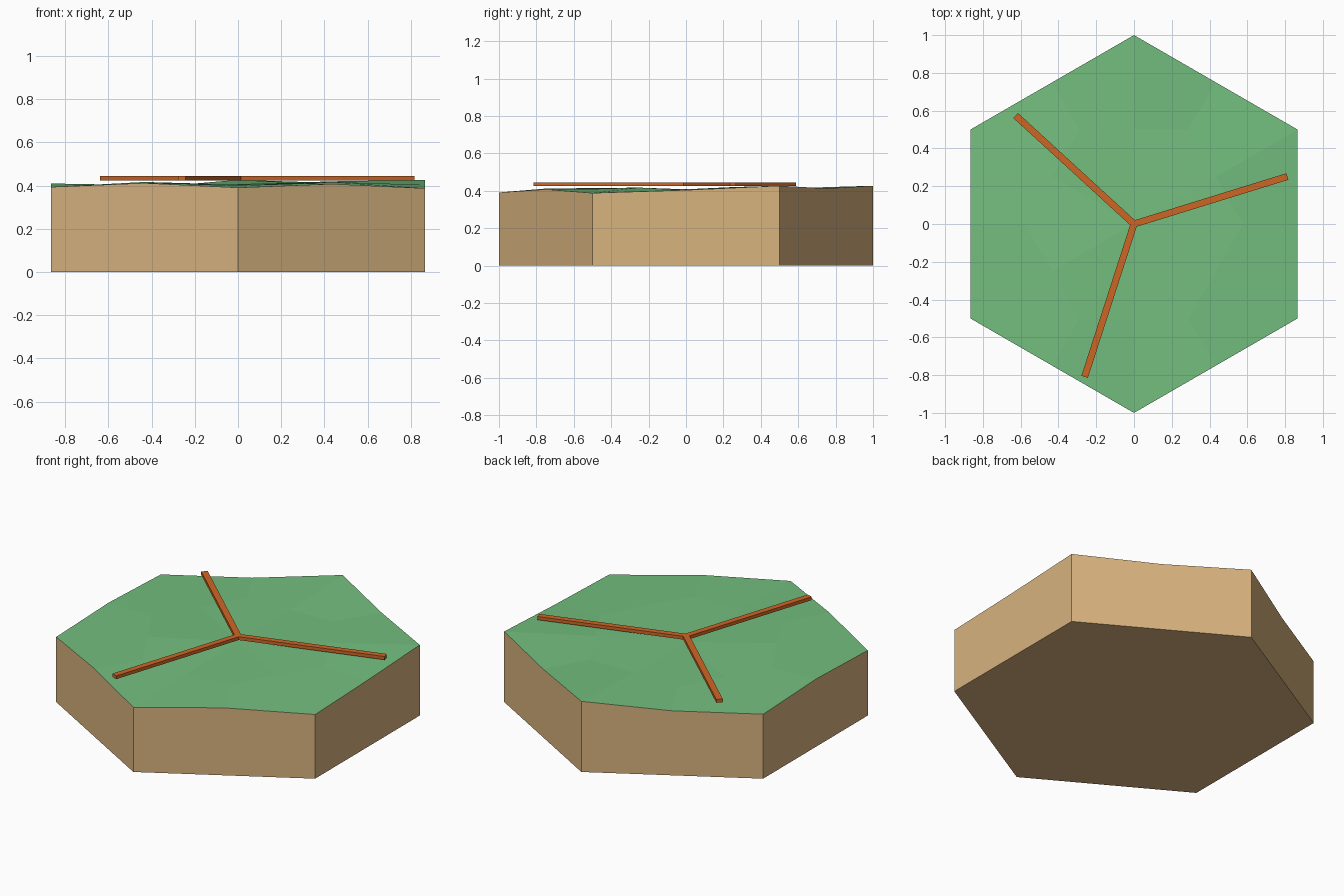
import bpy, bmesh, math
from mathutils import Vector

if "Cube" in bpy.data.objects:
    bpy.data.objects.remove(bpy.data.objects["Cube"], do_unlink=True)


def material(name, rgb):
    linear = [((c / 255 + 0.055) / 1.055) ** 2.4 for c in rgb]
    mat = bpy.data.materials.new(name)
    mat.use_nodes = True
    mat.diffuse_color = (*linear, 1)
    mat.node_tree.nodes["Principled BSDF"].inputs["Base Color"].default_value = (*linear, 1)
    return mat


def finish(bm, name, mats):
    bmesh.ops.recalc_face_normals(bm, faces=bm.faces)
    mesh = bpy.data.meshes.new(name)
    bm.to_mesh(mesh)
    bm.free()
    for m in mats:
        mesh.materials.append(m)
    obj = bpy.data.objects.new(name, mesh)
    bpy.context.scene.collection.objects.link(obj)
    return obj


def polar(radius, degrees, z):
    a = math.radians(degrees)
    return Vector((radius * math.cos(a), radius * math.sin(a), z))


grass = material("grass green", (116, 191, 127))
earth = material("sandy earth", (216, 179, 127))
wood = material("orange path", (206, 102, 37))

# Hexagonal ground: six sectors, each split into three kites with uneven heights
corner_z = [0.427, 0.427, 0.39, 0.394, 0.391, 0.388]   # from 30 degrees, every 60
rim_z = [0.413, 0.39, 0.41, 0.412, 0.408, 0.404]       # rim midpoints, from 60 degrees
spoke_z = [0.42, 0.408, 0.402, 0.417, 0.4, 0.417]      # halfway to each corner
middle_z = [0.412, 0.402, 0.405, 0.41, 0.41, 0.408]    # middle of each sector

bm = bmesh.new()
centre = bm.verts.new((0, 0, 0.405))
corner, rim, spoke, middle, base = [], [], [], [], []
for i in range(6):
    a = 30 + 60 * i
    corner.append(bm.verts.new(polar(1, a, corner_z[i])))
    rim.append(bm.verts.new(polar(math.sqrt(0.75), a + 30, rim_z[i])))
    spoke.append(bm.verts.new(polar(0.5, a, spoke_z[i])))
    middle.append(bm.verts.new(polar(1 / math.sqrt(3), a + 30, middle_z[i])))
    base.append(bm.verts.new(polar(1, a, 0)))

for i in range(6):
    j = (i + 1) % 6
    bm.faces.new((centre, spoke[i], middle[i], spoke[j]))
    bm.faces.new((spoke[i], corner[i], rim[i], middle[i]))
    bm.faces.new((middle[i], rim[i], corner[j], spoke[j]))
    wall = bm.faces.new((base[i], base[j], corner[j], rim[i], corner[i]))
    wall.material_index = 1
bm.faces.new(base[::-1]).material_index = 1
finish(bm, "hexagon_ground", (grass, earth))

# Three-armed path: one mitred outline raised into a flat strip
half, length, bottom, top = 0.018, 0.85, 0.425, 0.445
angles = [17.2, 137.5, 252.1]
bm = bmesh.new()
outline = []
for i, a in enumerate(angles):
    gap = (angles[(i + 1) % 3] - a) % 360
    end, side = polar(length, a, bottom), polar(half, a + 90, 0)
    inner = polar(half / math.sin(math.radians(gap / 2)), a + gap / 2, bottom)
    outline += [bm.verts.new(p) for p in (end - side, end + side, inner)]
under = bm.faces.new(outline)
raised = bmesh.ops.extrude_face_region(bm, geom=[under], use_keep_orig=True)
for v in raised["geom"]:
    if isinstance(v, bmesh.types.BMVert):
        v.co.z = top
finish(bm, "forked_path", (wood,))
